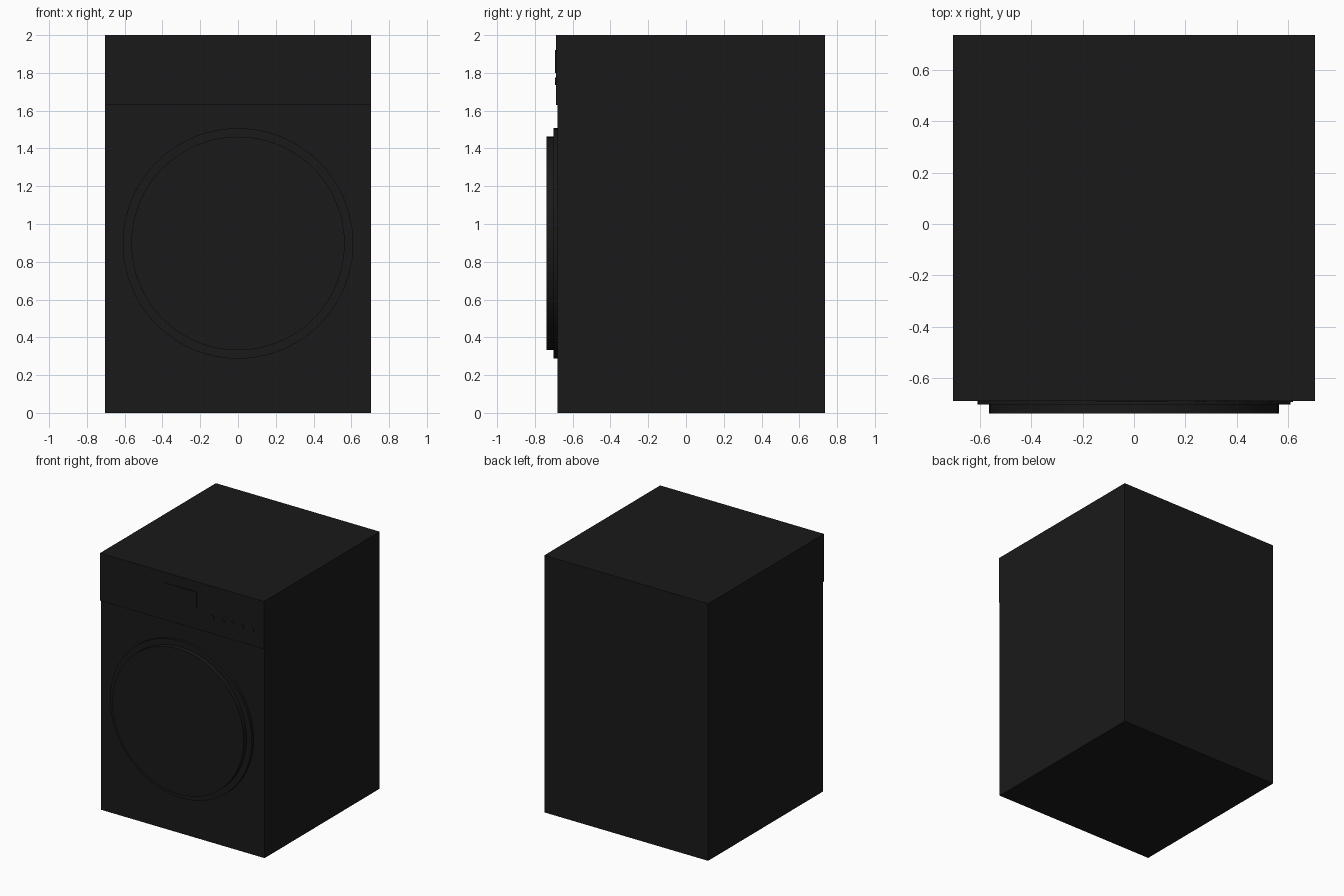
import bpy, math

if "Cube" in bpy.data.objects:
    bpy.data.objects.remove(bpy.data.objects["Cube"])

black = bpy.data.materials.new("black_enamel")
black.diffuse_color = (0.01, 0.01, 0.01, 1)
black.use_nodes = True
black.node_tree.nodes["Principled BSDF"].inputs["Base Color"].default_value = black.diffuse_color


def box(name, x0, x1, y0, y1, z0, z1):
    bpy.ops.mesh.primitive_cube_add(size=1, location=((x0 + x1) / 2, (y0 + y1) / 2, (z0 + z1) / 2))
    ob = bpy.context.object
    ob.name = name
    ob.scale = (x1 - x0, y1 - y0, z1 - z0)
    bpy.ops.object.transform_apply(location=False, rotation=False, scale=True)
    ob.data.materials.append(black)
    return ob


def disc(name, x, z, radius, y0, y1, sides=96):
    bpy.ops.mesh.primitive_cylinder_add(vertices=sides, radius=radius, depth=y1 - y0,
                                        location=(x, (y0 + y1) / 2, z),
                                        rotation=(math.pi / 2, 0, 0))
    ob = bpy.context.object
    ob.name = name
    ob.data.materials.append(black)
    bpy.ops.object.shade_smooth_by_angle()
    return ob


# Cabinet and the slightly raised control panel
box("cabinet", -0.705, 0.705, -0.68, 0.735, 0, 2)
box("control_panel", -0.705, 0.705, -0.689, -0.68, 1.63, 2)

# Round door with its rim
disc("door_rim", 0, 0.897, 0.61, -0.702, -0.675)
disc("door", 0, 0.897, 0.565, -0.738, -0.70)

# Display window and row of buttons
box("display", -0.145, 0.13, -0.694, -0.685, 1.80, 1.92)
for i in range(5):
    disc(f"button_{i + 1}", 0.26 + i * 0.085, 1.755, 0.02, -0.693, -0.685, 24)
